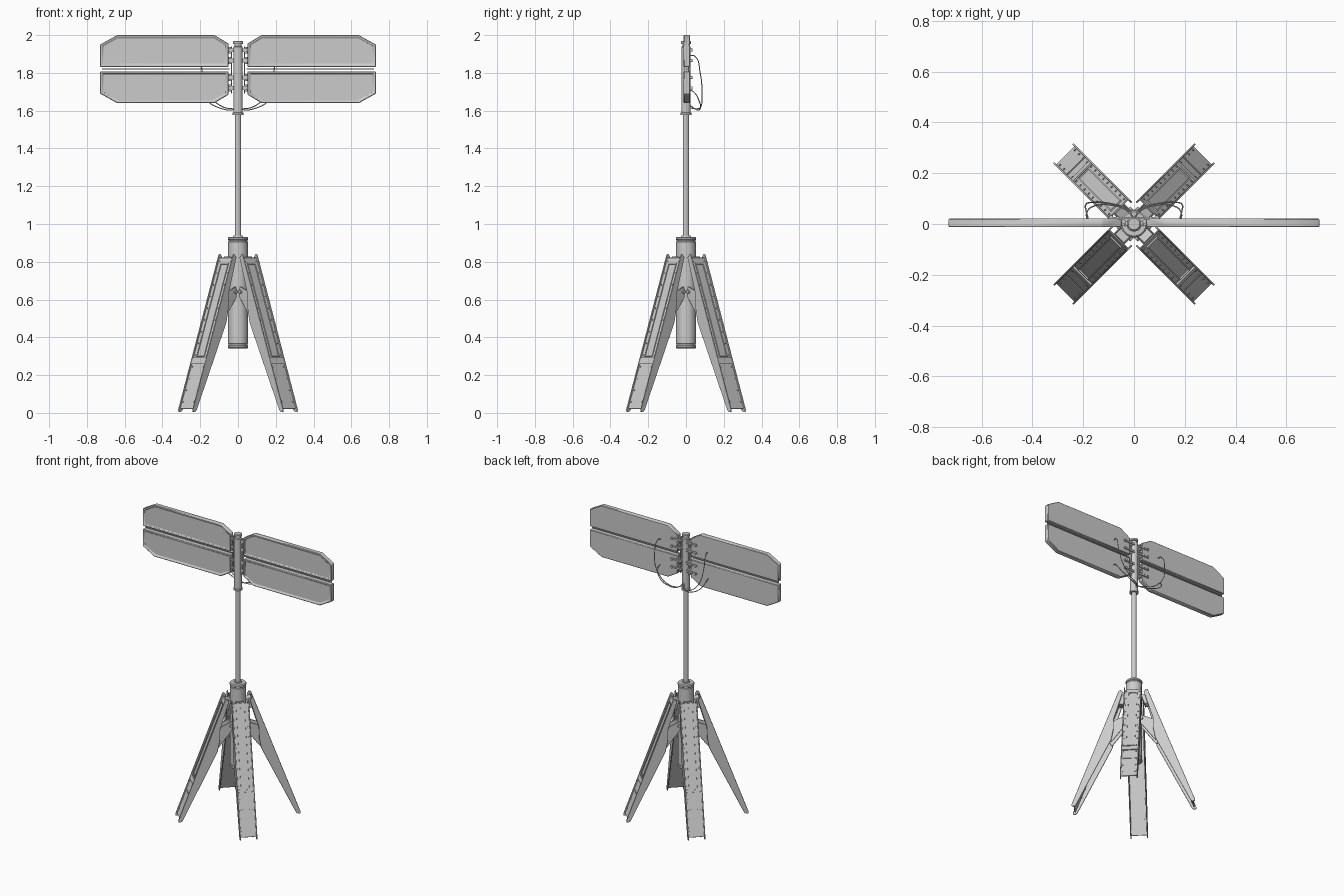
import bpy, bmesh, math
from mathutils import Matrix, Vector

if "Cube" in bpy.data.objects:
    bpy.data.objects.remove(bpy.data.objects["Cube"])


def finish(bm, name, bevel=0.0, smooth=True):
    bmesh.ops.recalc_face_normals(bm, faces=bm.faces)
    me = bpy.data.meshes.new(name)
    bm.to_mesh(me)
    bm.free()
    ob = bpy.data.objects.new(name, me)
    bpy.context.collection.objects.link(ob)
    if bevel:
        m = ob.modifiers.new("edge_bevel", 'BEVEL')
        m.width, m.segments, m.limit_method = bevel, 1, 'ANGLE'
    if smooth:
        bpy.ops.object.select_all(action='DESELECT')
        ob.select_set(True)
        bpy.context.view_layer.objects.active = ob
        bpy.ops.object.shade_smooth_by_angle(angle=math.radians(35))
    return ob


def box(bm, lo, hi):
    lo, hi = Vector(lo), Vector(hi)
    m = Matrix.Translation((lo + hi) / 2) @ Matrix.Diagonal((*(hi - lo), 1))
    bmesh.ops.create_cube(bm, size=1, matrix=m)


def cyl(bm, a, b, r, n=12):
    a, b = Vector(a), Vector(b)
    rot = (b - a).to_track_quat('Z', 'Y').to_matrix().to_4x4()
    bmesh.ops.create_cone(bm, cap_ends=True, segments=n, radius1=r, radius2=r,
                          depth=(b - a).length, matrix=Matrix.Translation((a + b) / 2) @ rot)


def slab(bm, pts, y0, y1):
    """Extrude an (x, z) outline from y0 to y1; returns the face at y0."""
    a = [bm.verts.new((x, y0, z)) for x, z in pts]
    b = [bm.verts.new((x, y1, z)) for x, z in pts]
    for i in range(len(pts)):
        j = (i + 1) % len(pts)
        bm.faces.new((a[i], a[j], b[j], b[i]))
    bm.faces.new(b[::-1])
    return bm.faces.new(a)


def lathe(name, prof, n=32):
    bm = bmesh.new()
    rings = [[bm.verts.new((r * math.cos(2 * math.pi * i / n), r * math.sin(2 * math.pi * i / n), z))
              for i in range(n)] for r, z in prof]
    for a, b in zip(rings, rings[1:]):
        for i in range(n):
            j = (i + 1) % n
            bm.faces.new((a[i], a[j], b[j], b[i]))
    bm.faces.new(rings[0][::-1])
    bm.faces.new(rings[-1])
    return finish(bm, name)


# central hub with end rings and grooves
lathe("hub_body", [(0.047, 0.34), (0.053, 0.345), (0.053, 0.355), (0.049, 0.358), (0.049, 0.364),
                   (0.052, 0.368), (0.052, 0.905), (0.049, 0.909), (0.049, 0.914), (0.053, 0.917),
                   (0.053, 0.926), (0.047, 0.932), (0.026, 0.932), (0.024, 0.938)])
# mast and the sleeve that carries the panels
lathe("mast", [(0.017, 0.9), (0.017, 1.6)], 24)
lathe("panel_sleeve", [(0.022, 1.576), (0.03, 1.578), (0.03, 1.588), (0.025, 1.591), (0.025, 1.938),
                       (0.019, 1.942), (0.019, 1.952), (0.027, 1.954), (0.027, 1.966), (0.022, 1.97)], 24)

# four solar panels: chamfered outer corners, recessed front face
outline = [(0.05, 1.832), (0.73, 1.832), (0.73, 1.95), (0.64, 2.0), (0.125, 2.0), (0.05, 1.955)]
for sx, side in ((1, "right"), (-1, "left")):
    for top, level in ((True, "upper"), (False, "lower")):
        bm = bmesh.new()
        pts = [(x * sx, z if top else 3.64 - z) for x, z in outline]
        front = slab(bm, pts, -0.012, 0.021)
        bmesh.ops.recalc_face_normals(bm, faces=bm.faces)
        bmesh.ops.inset_region(bm, faces=[front], thickness=0.011, use_even_offset=True)
        bmesh.ops.inset_region(bm, faces=[front], thickness=0.003, depth=-0.006, use_even_offset=True)
        finish(bm, f"solar_panel_{level}_{side}", bevel=0.003)

    # spacer strip between upper and lower panels
    bm = bmesh.new()
    xs = sorted((0.045 * sx, 0.72 * sx))
    box(bm, (xs[0], 0.002, 1.817), (xs[1], 0.008, 1.823))
    finish(bm, f"panel_spacer_{side}")

    # hinge brackets from the sleeve to the panel backs
    bm = bmesh.new()
    for z in (1.92, 1.865, 1.775, 1.72):
        xs = sorted((0.015 * sx, 0.055 * sx))
        box(bm, (xs[0], -0.006, z - 0.01), (xs[1], 0.012, z + 0.01))
        xs = sorted((0.015 * sx, 0.1 * sx))
        box(bm, (xs[0], 0.019, z - 0.006), (xs[1], 0.027, z + 0.006))
        cyl(bm, (0.042 * sx, 0.01, z - 0.018), (0.042 * sx, 0.01, z + 0.018), 0.008)
        cyl(bm, (0.09 * sx, 0.02, z), (0.09 * sx, 0.034, z), 0.008)
        cyl(bm, (0.065 * sx, 0.02, z), (0.065 * sx, 0.031, z), 0.005)
    finish(bm, f"panel_hinges_{side}")
    bm = bmesh.new()
    xs = sorted((0.031 * sx, 0.037 * sx))
    box(bm, (xs[0], -0.01, 1.69), (xs[1], 0.014, 1.94))
    finish(bm, f"hinge_rail_{side}")

    # cables hanging behind the panels
    paths = ([(0.18, 0.018, 1.89), (0.187, 0.045, 1.89), (0.19, 0.075, 1.80), (0.165, 0.085, 1.70),
              (0.09, 0.08, 1.625), (0.03, 0.06, 1.61), (0.0, 0.02, 1.615)],
             [(0.185, 0.018, 1.71), (0.187, 0.04, 1.70), (0.16, 0.07, 1.65), (0.09, 0.075, 1.612),
              (0.03, 0.055, 1.605), (0.0, 0.02, 1.63)])
    for i, path in enumerate(paths):
        cu = bpy.data.curves.new("cable", 'CURVE')
        cu.dimensions, cu.bevel_depth, cu.bevel_resolution = '3D', 0.0028, 1
        cu.resolution_u, cu.use_fill_caps = 6, True
        sp = cu.splines.new('BEZIER')
        sp.bezier_points.add(len(path) - 1)
        for bp, (x, y, z) in zip(sp.bezier_points, path):
            bp.co = (x * sx, y, z)
            bp.handle_left_type = bp.handle_right_type = 'AUTO'
        bpy.context.collection.objects.link(bpy.data.objects.new(f"cable_{side}_{i + 1}", cu))

# legs are built along local x (down the leg), y (across), z (outward)
u = Vector((0.300, 0, -0.815)).normalized()
n = u.cross(Vector((0, 1, 0)))
LEG = Matrix(((u.x, 0, n.x, 0.085), (0, 1, 0, 0), (u.z, 0, n.z, 0.83), (0, 0, 0, 1)))
flange = [(-0.012, 0.0), (-0.004, 0.009), (0.87, 0.009), (0.88, 0.002), (0.876, -0.012), (0.86, -0.02),
          (0.347, -0.069), (0.27, -0.056), (0.2, -0.032), (0.0, -0.02)]
gusset = [(0.35, -0.066), (0.33, -0.075), (0.185, -0.118), (0.135, -0.095), (0.22, -0.004), (0.3, -0.004)]


def leg_channel(bm):
    box(bm, (0.008, -0.053, -0.006), (0.862, 0.053, 0.0))
    for s in (1, -1):
        slab(bm, flange, s * 0.05, s * 0.056)


def leg_trim(bm):
    # raised long frame, cross ribs and a step plate
    for s in (1, -1):
        box(bm, (0.04, s * 0.027 - 0.003, -0.001), (0.565, s * 0.027 + 0.003, 0.005))
    for x in (0.04, 0.56):
        box(bm, (x, -0.03, -0.001), (x + 0.006, 0.03, 0.005))
    box(bm, (0.575, -0.05, -0.001), (0.61, 0.05, 0.007))
    box(bm, (0.685, -0.05, -0.001), (0.691, 0.05, 0.003))


def leg_rivets(bm):
    for i in range(13):
        for s in (1, -1):
            x = 0.03 + i * 0.066
            cyl(bm, (x, s * 0.041, -0.01), (x, s * 0.041, 0.004), 0.004, 8)


def leg_brace(bm):
    for s in (1, -1):
        slab(bm, gusset, s * 0.024, s * 0.03)
    box(bm, (0.0, -0.025, -0.042), (0.07, 0.025, -0.004))
    cyl(bm, (0.165, -0.038, -0.098), (0.165, 0.038, -0.098), 0.01)
    cyl(bm, (0.3, -0.036, -0.05), (0.3, 0.036, -0.05), 0.008)


for name, build, bev in (("leg", leg_channel, 0.0015), ("leg_trim", leg_trim, 0),
                         ("leg_rivets", leg_rivets, 0), ("leg_brace", leg_brace, 0.0015)):
    bm = bmesh.new()
    build(bm)
    bmesh.ops.transform(bm, matrix=LEG, verts=bm.verts)
    first = finish(bm, f"{name}_1", bevel=bev)
    for k in range(4):
        ob = first if k == 0 else first.copy()
        if k:
            ob.name = f"{name}_{k + 1}"
            bpy.context.collection.objects.link(ob)
        ob.rotation_euler.z = math.radians(45 + 90 * k)
